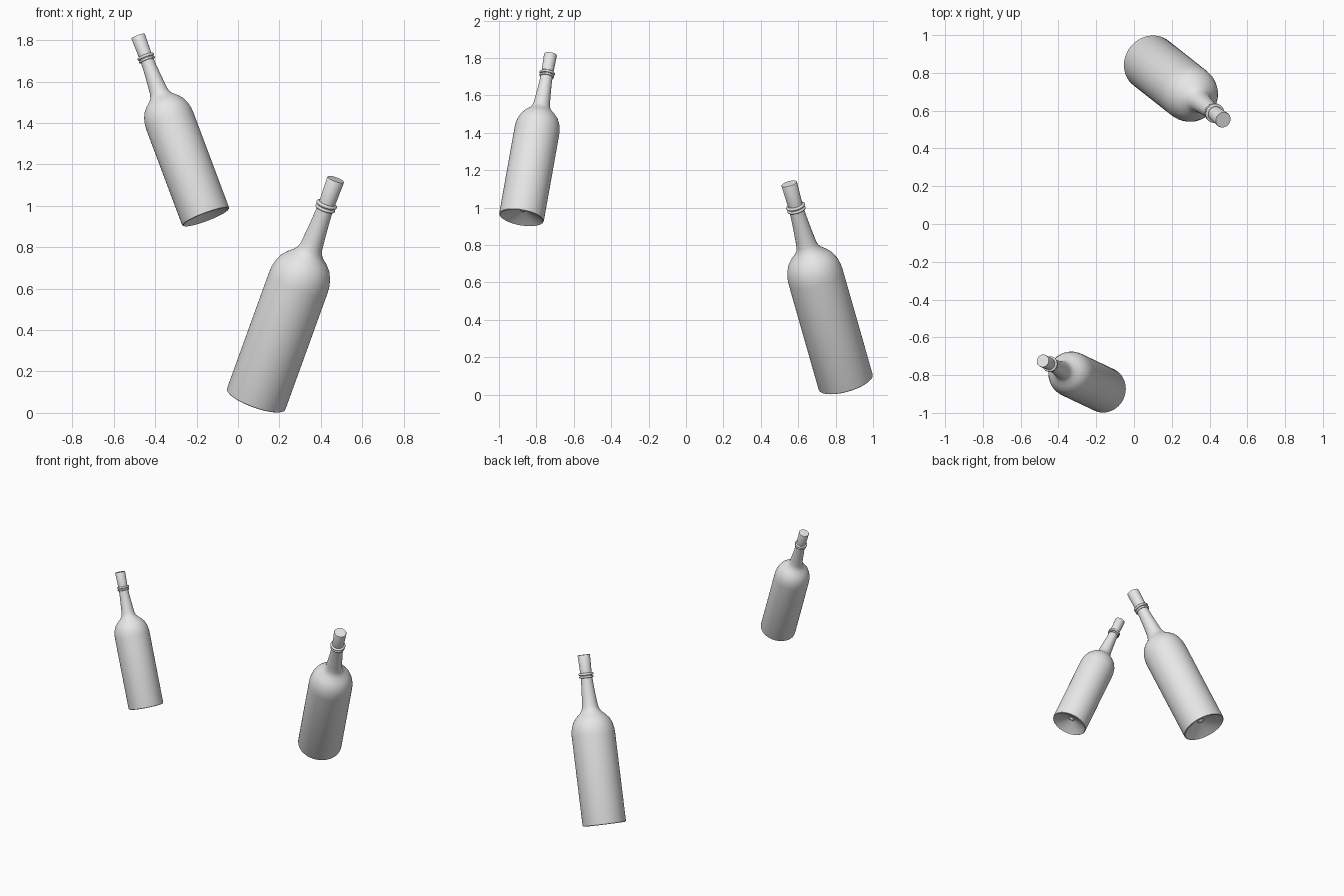
import bpy, bmesh, math
from mathutils import Vector

cube = bpy.data.objects.get("Cube")
if cube:
    bpy.data.objects.remove(cube, do_unlink=True)

glass = bpy.data.materials.new("pale grey")
glass.use_nodes = True
color = (0.8, 0.8, 0.8, 1)
glass.diffuse_color = color
glass.node_tree.nodes["Principled BSDF"].inputs["Base Color"].default_value = color

# Profiles as (radius, height), in units of the body radius
BODY = [(0, 0.3), (0.06, 0.31), (0.11, 0.36), (0.16, 0.38), (0.3, 0.33), (0.6, 0.19),
        (0.93, 0.02), (0.96, 0), (0.99, 0.02), (1, 0.06), (1, 4.15), (0.985, 4.37),
        (0.93, 4.6), (0.83, 4.82), (0.68, 5.0), (0.52, 5.14), (0.42, 5.27),
        (0.37, 5.42), (0.345, 5.65), (0.31, 6.05), (0.28, 6.45), (0.265, 6.8),
        (0.265, 7.0), (0.285, 7.8), (0.275, 7.82), (0, 7.82)]


def lathe(name, profile, base, top, radius, closed=False, sides=64):
    """Spin a profile around the axis from base to top."""
    bm = bmesh.new()
    verts = [bm.verts.new((r * radius, 0, h * radius)) for r, h in profile]
    edges = [bm.edges.new(pair) for pair in zip(verts, verts[1:])]
    if closed:
        edges.append(bm.edges.new((verts[-1], verts[0])))
    bmesh.ops.spin(bm, geom=verts + edges, cent=(0, 0, 0), axis=(0, 0, 1),
                   angle=math.tau, steps=sides)
    bmesh.ops.remove_doubles(bm, verts=bm.verts, dist=1e-5)
    bmesh.ops.recalc_face_normals(bm, faces=bm.faces)
    mesh = bpy.data.meshes.new(name)
    bm.to_mesh(mesh)
    bm.free()
    mesh.materials.append(glass)
    obj = bpy.data.objects.new(name, mesh)
    bpy.context.collection.objects.link(obj)
    obj.location = base
    obj.rotation_mode = 'QUATERNION'
    obj.rotation_quaternion = (Vector(top) - Vector(base)).to_track_quat('Z', 'Y')
    bpy.ops.object.select_all(action='DESELECT')
    obj.select_set(True)
    bpy.context.view_layer.objects.active = obj
    bpy.ops.object.shade_smooth_by_angle(angle=math.radians(40))
    return obj


def bead(height, reach, thick, sides=10):
    """Round cross-section of a collar around the neck."""
    return [(reach - thick + thick * math.cos(math.tau * i / sides),
             height + thick * math.sin(math.tau * i / sides)) for i in range(sides)]


def bottle(prefix, base, top, radius):
    lathe(prefix + "_bottle", BODY, base, top, radius)
    # Double collar below the mouth
    lathe(prefix + "_lower_collar", bead(6.8, 0.335, 0.05), base, top, radius, True)
    lathe(prefix + "_upper_collar", bead(6.93, 0.345, 0.06), base, top, radius, True)


bottle("small", (-0.155, -0.88, 0.945), (-0.483, -0.724, 1.82), 0.121)
bottle("large", (0.086, 0.855, 0.062), (0.471, 0.552, 1.125), 0.15)
